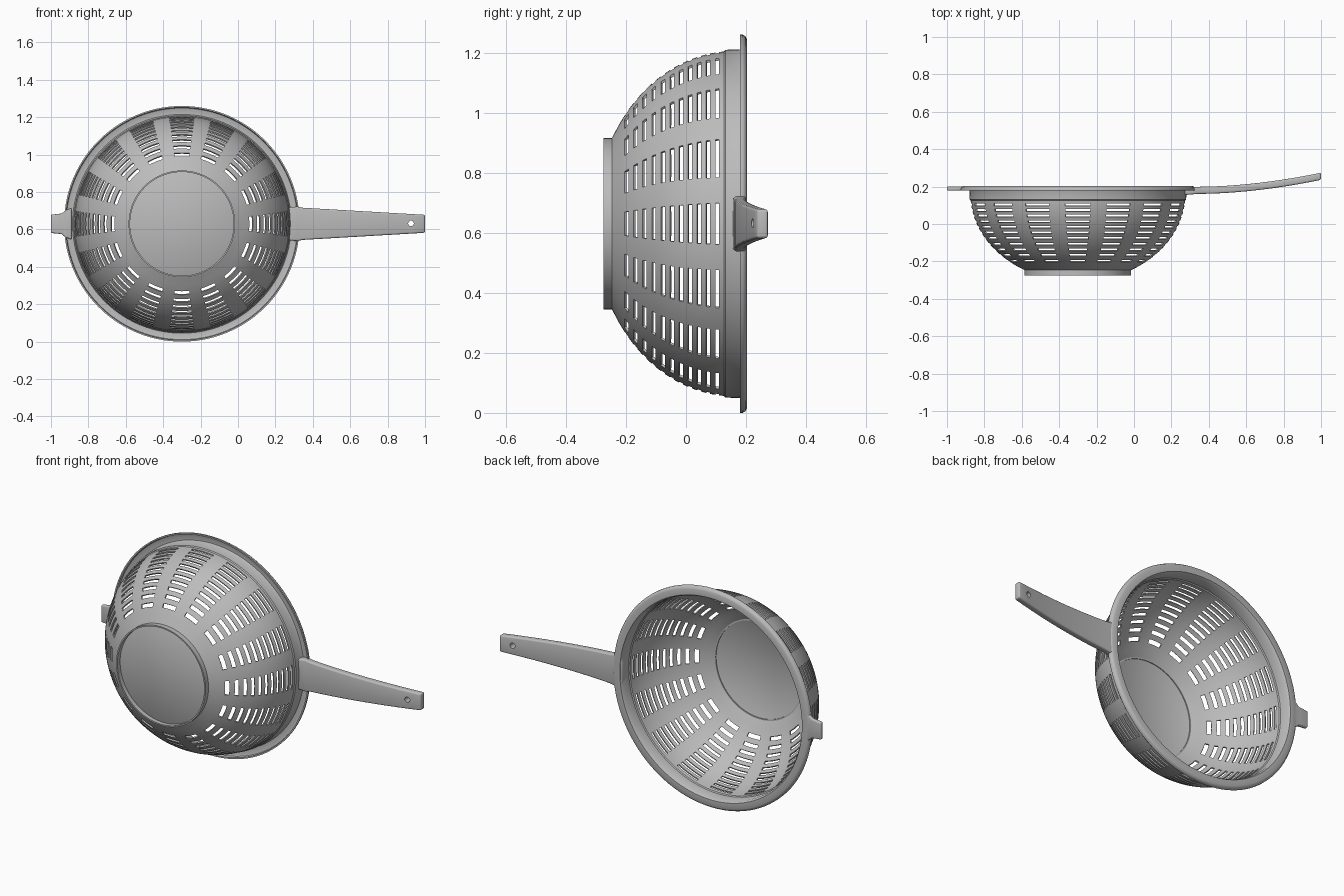
import bpy, bmesh
from math import sin, cos, pi, sqrt, radians

cube = bpy.data.objects.get("Cube")
if cube:
    bpy.data.objects.remove(cube, do_unlink=True)

CX, CZ = -0.3, 0.63          # bowl axis, running along y
WALL = 0.008
COLUMNS, ROWS = 16, 11

grey = bpy.data.materials.new("grey plastic")
grey.use_nodes = True
grey.diffuse_color = (0.5, 0.5, 0.5, 1)
grey.node_tree.nodes["Principled BSDF"].inputs["Base Color"].default_value = (0.5, 0.5, 0.5, 1)


def make_object(name, bm):
    mesh = bpy.data.meshes.new(name)
    bm.to_mesh(mesh)
    bm.free()
    mesh.materials.append(grey)
    obj = bpy.data.objects.new(name, mesh)
    bpy.context.collection.objects.link(obj)
    return obj


def finish(obj):
    """Apply modifiers, then smooth while keeping edges sharp."""
    bpy.ops.object.select_all(action='DESELECT')
    obj.select_set(True)
    bpy.context.view_layer.objects.active = obj
    bpy.ops.object.convert(target='MESH')
    bpy.ops.object.shade_smooth_by_angle(angle=radians(35))


def revolve(name, profile, angles_at, is_hole=lambda i, j: False):
    """Spin (radius, y) points about the bowl axis and thicken inward."""
    bm = bmesh.new()
    rings = [[bm.verts.new((CX + r * cos(a), y, CZ + r * sin(a))) for a in angles_at(y)]
             for r, y in profile]
    n = len(rings[0])
    for i in range(len(rings) - 1):
        for j in range(n):
            if not is_hole(i, j):
                k = (j + 1) % n
                bm.faces.new((rings[i][j], rings[i + 1][j], rings[i + 1][k], rings[i][k]))
    if profile[0][0] < 0.29 and name == "bowl":
        bm.faces.new(rings[0])
    bm.normal_update()
    obj = make_object(name, bm)
    solid = obj.modifiers.new("wall", 'SOLIDIFY')
    solid.thickness = WALL
    solid.offset = -1
    finish(obj)
    return obj


# Bowl: flat base, curved slotted wall, stepped collar and turned-down rim
def wall_radius(y):
    return 0.575 * sqrt(1 - ((y - 0.16) / 0.468) ** 2)


def column_angles(y):
    """Slots widen slightly toward the rim: 4 cells per slot, 3 per rib."""
    t = min(max((y + 0.2) / 0.3, 0), 1)
    half = radians(6.2 + 0.7 * t)
    pitch = 2 * pi / COLUMNS
    rib = pitch - 2 * half
    offsets = [-half + half * k / 2 for k in range(4)] + [half + rib * k / 3 for k in range(3)]
    return [c * pitch + o for c in range(COLUMNS) for o in offsets]


heights = [-0.245, -0.225]
for row in range(ROWS):
    y = -0.198 + row * 0.0302
    heights += [y - 0.0065, y + 0.0065]
heights.append(0.126)
first_slot = 3               # profile index of the first slot's lower edge
last_slot = first_slot + 2 * ROWS
profile = [(0.28, -0.25)] + [(wall_radius(y), y) for y in heights]
profile += [(0.579, 0.131), (0.581, 0.188), (0.585, 0.195), (0.612, 0.195),
            (0.619, 0.192), (0.622, 0.187), (0.622, 0.179)]


def slot(i, j):
    return first_slot <= i < last_slot and (i - first_slot) % 2 == 0 and j % 7 < 4


revolve("bowl", profile, column_angles, slot)

# Foot ring under the base
revolve("foot_ring", [(0.285, -0.275), (0.285, -0.238)], column_angles)


# Handle and hanging tab: boxes lofted along x
def loft(name, stations, bevel):
    bm = bmesh.new()
    loops = [[bm.verts.new((x, y, CZ + z)) for y, z in
              ((low, -half), (high, -half), (high, half), (low, half))]
             for x, half, low, high in stations]
    for a, b in zip(loops, loops[1:]):
        for k in range(4):
            m = (k + 1) % 4
            bm.faces.new((a[k], a[m], b[m], b[k]))
    bm.faces.new(loops[0])
    bm.faces.new(loops[-1])
    bmesh.ops.recalc_face_normals(bm, faces=bm.faces)
    obj = make_object(name, bm)
    mod = obj.modifiers.new("rounded edges", 'BEVEL')
    mod.width = bevel
    mod.segments = 3
    mod.angle_limit = radians(40)
    return obj


def handle_station(t):
    x = 0.345 + 0.655 * t
    lift = 0.075 * t ** 1.8
    return x, 0.086 - 0.038 * t, 0.161 + lift, 0.199 + lift


handle = loft("handle", [(0.27, 0.088, 0.155, 0.199), (0.318, 0.092, 0.159, 0.199)]
              + [handle_station(k / 10) for k in range(11)], 0.009)

# Hanging hole near the handle tip
bm = bmesh.new()
bmesh.ops.create_cone(bm, cap_ends=True, segments=24, radius1=0.015, radius2=0.015, depth=0.3)
cutter = make_object("hole_cutter", bm)
cutter.location = (0.925, 0.24, CZ + 0.002)
cutter.rotation_euler = (pi / 2, 0, 0)
cutter.hide_render = True
cut = handle.modifiers.new("hole", 'BOOLEAN')
cut.operation = 'DIFFERENCE'
cut.object = cutter
bpy.context.view_layer.update()
finish(handle)
bpy.data.objects.remove(cutter, do_unlink=True)

tab = loft("rest_tab", [(-0.89, 0.085, 0.18, 0.201), (-0.925, 0.07, 0.18, 0.201),
                        (-0.942, 0.055, 0.178, 0.201), (-1.0, 0.049, 0.178, 0.201)], 0.007)
finish(tab)
